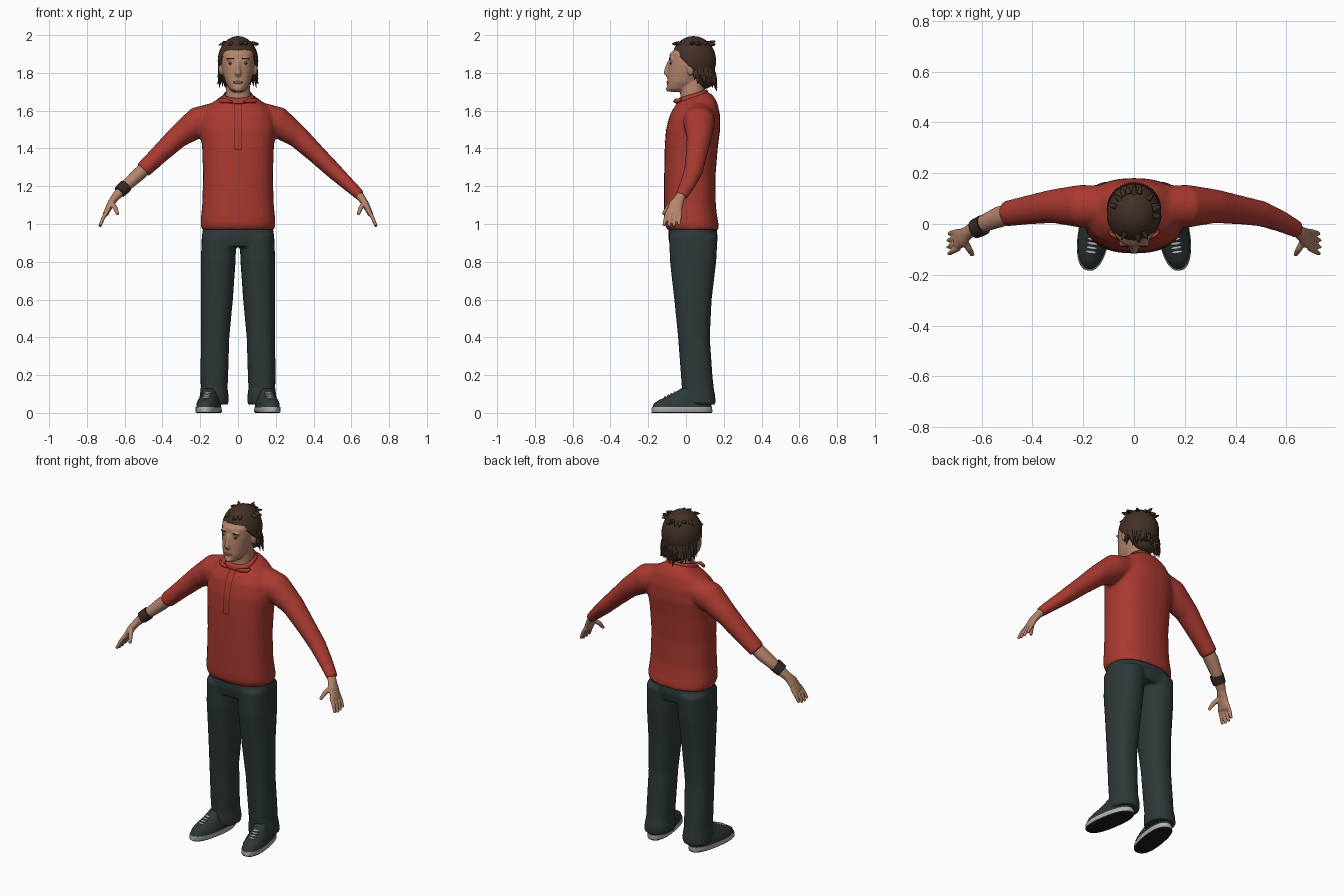
import bpy, bmesh, math, random
from mathutils import Vector, Matrix

random.seed(4)
if "Cube" in bpy.data.objects:
    bpy.data.objects.remove(bpy.data.objects["Cube"])


def material(name, r, g, b):
    m = bpy.data.materials.new(name)
    m.use_nodes = True
    m.diffuse_color = (r, g, b, 1)
    m.node_tree.nodes["Principled BSDF"].inputs["Base Color"].default_value = (r, g, b, 1)
    return m


RED = material("shirt red", .40, .042, .03)
TRIM = material("dark red trim", .2, .02, .016)
SKIN = material("skin", .46, .235, .15)
LIP = material("lips", .32, .13, .09)
HAIR = material("brown hair", .055, .03, .019)
CLOTH = material("dark trousers", .027, .04, .04)
SOLE = material("pale sole", .45, .45, .45)
RUBBER = material("black rubber", .012, .015, .017)
BAND = material("brown wristband", .04, .022, .016)
EYE = material("eye", .1, .075, .06)


def skin_rings(bm, rings, cap=True):
    """Join a stack of equal rings of points into a tube."""
    loops = [[bm.verts.new(p) for p in ring] for ring in rings]
    n = len(loops[0])
    for a, b in zip(loops, loops[1:]):
        for i in range(n):
            bm.faces.new((a[i], a[(i + 1) % n], b[(i + 1) % n], b[i]))
    if cap:
        bm.faces.new(loops[0])
        bm.faces.new(loops[-1])


def unit_ring(power, n=28):
    def bend(v):
        return math.copysign(abs(v) ** (2 / power), v)
    return [(bend(math.cos(math.tau * i / n)), bend(math.sin(math.tau * i / n))) for i in range(n)]


def stack(bm, rows, side=1, power=2.3, cap=True):
    """Level sections: z, x min, x max, y front, y back, optional slope."""
    rings = []
    for z, x0, x1, y0, y1, *slope in rows:
        k = slope[0] if slope else 0
        cx, cy, rx, ry = (x0 + x1) / 2, (y0 + y1) / 2, (x1 - x0) / 2, (y1 - y0) / 2
        rings.append([(side * (cx + rx * c), cy + ry * s, z + k * ry * s) for c, s in unit_ring(power)])
    skin_rings(bm, rings, cap)


def body(rows):
    """Centred sections: half width, front, back."""
    return [(z, -w, w, *rest) for z, w, *rest in rows]


def limb(bm, rows, side=1, n=20, cap=True):
    """Sections across a path: x, y, z, depth radius, thickness radius."""
    pts = [Vector(r[:3]) for r in rows]
    rings = []
    for i, row in enumerate(rows):
        t = (pts[min(i + 1, len(pts) - 1)] - pts[max(i - 1, 0)]).normalized()
        u = Vector((0, 1, 0))
        u = (u - t * u.dot(t)).normalized()
        v = t.cross(u)
        ring = [pts[i] + u * row[3] * c + v * row[4] * s for c, s in unit_ring(2, n)]
        rings.append([(side * p.x, p.y, p.z) for p in ring])
    skin_rings(bm, rings, cap)


def ball(bm, centre, radii):
    m = Matrix.Translation(centre) @ Matrix.Diagonal((*radii, 1))
    return bmesh.ops.create_uvsphere(bm, u_segments=28, v_segments=18, radius=1, matrix=m)["verts"]


def finish(name, bm, mat, voxel=0, blend=5):
    bmesh.ops.recalc_face_normals(bm, faces=bm.faces)
    mesh = bpy.data.meshes.new(name)
    bm.to_mesh(mesh)
    bm.free()
    mesh.materials.append(mat)
    for p in mesh.polygons:
        p.use_smooth = True
    mesh.set_sharp_from_angle(angle=math.radians(50))
    ob = bpy.data.objects.new(name, mesh)
    bpy.context.collection.objects.link(ob)
    if voxel:
        r = ob.modifiers.new("merge", "REMESH")
        r.mode, r.voxel_size, r.use_smooth_shade = "VOXEL", voxel, True
        s = ob.modifiers.new("blend", "SMOOTH")
        s.factor, s.iterations = .5, blend
    return ob


# Shirt: torso with one long and one pushed-up sleeve
bm = bmesh.new()
stack(bm, body([(.97, .192, -.1, .175), (1.0, .199, -.113, .172), (1.04, .196, -.116, .165),
                (1.1, .19, -.116, .158), (1.25, .185, -.116, .156), (1.4, .19, -.113, .168),
                (1.5, .2, -.106, .181), (1.58, .19, -.085, .18), (1.63, .15, -.062, .166, .1),
                (1.66, .108, -.047, .145, .2), (1.68, .074, -.03, .115, .3)]), power=2.4)
sleeve = [(.1, .07, 1.575, .08, .075), (.21, .07, 1.54, .085, .082), (.32, .07, 1.46, .067, .06),
          (.42, .055, 1.365, .057, .05), (.505, .04, 1.283, .051, .044)]
limb(bm, sleeve + [(.58, .01, 1.213, .043, .036), (.65, -.025, 1.148, .034, .028)])
limb(bm, sleeve, side=-1)
shirt = finish("shirt", bm, RED, .01, 6)

# Collar band and its two points
bm = bmesh.new()
stack(bm, body([(1.665, .088, -.055, .12, .3), (1.69, .073, -.036, .112, .3)]), cap=False)
collar = finish("collar", bm, RED)
collar.modifiers.new("cloth", "SOLIDIFY").thickness = .006
bm = bmesh.new()
for s in (-1, 1):
    limb(bm, [(.03, -.062, 1.648, .006, .004), (.06, -.056, 1.652, .008, .012),
              (.09, -.04, 1.652, .008, .012), (.1, -.025, 1.66, .005, .004)], s)
finish("collar_points", bm, RED)

# Placket seams laid on the shirt front
bm = bmesh.new()
for x0, x1, z0, z1 in ((-.022, -.015, 1.4, 1.64), (.015, .022, 1.4, 1.64), (-.022, .022, 1.39, 1.4)):
    rows = [[bm.verts.new((x, -.25, z0 + (z1 - z0) * i / 24)) for x in (x0, x1)] for i in range(25)]
    for a, b in zip(rows, rows[1:]):
        bm.faces.new((a[0], a[1], b[1], b[0]))
seams = finish("placket_seams", bm, TRIM)
wrap = seams.modifiers.new("lay", "SHRINKWRAP")
wrap.target, wrap.wrap_method, wrap.wrap_mode = shirt, "PROJECT", "ABOVE_SURFACE"
wrap.use_project_y, wrap.offset = True, .003

# Trousers
bm = bmesh.new()
stack(bm, body([(.88, .18, -.085, .155), (.93, .192, -.094, .167), (1.02, .18, -.09, .16)]))
for s in (-1, 1):
    stack(bm, [(.045, .05, .207, -.022, .157), (.09, .05, .203, -.025, .155), (.13, .055, .197, -.022, .147),
               (.2, .052, .199, -.027, .14), (.4, .046, .196, -.042, .126), (.6, .027, .196, -.062, .136),
               (.8, .013, .197, -.085, .16), (.94, .008, .192, -.09, .168)], s)
finish("trousers", bm, CLOTH, .009, 4)

# Shoes, toes turned slightly outward
for s, label in ((1, "left"), (-1, "right")):
    turn = Matrix.Translation((s * .155, -.02, 0)) @ Matrix.Rotation(s * math.radians(9), 4, "Z")
    bm = bmesh.new()
    stack(bm, body([(0, .058, -.16, .158), (.006, .063, -.166, .162), (.03, .062, -.163, .16)]), power=2.4)
    bm.transform(turn)
    sole = finish(label + "_sole", bm, SOLE)
    sole.data.materials.append(RUBBER)
    for p in sole.data.polygons:
        p.material_index = int(p.normal.z < -.5)
    bm = bmesh.new()
    stack(bm, body([(.028, .06, -.16, .157), (.05, .059, -.152, .155), (.068, .054, -.125, .152),
                    (.085, .047, -.085, .148), (.105, .042, -.045, .14), (.13, .036, -.005, .13)]))
    bm.transform(turn)
    finish(label + "_shoe", bm, CLOTH)
    # Laces across the instep
    bm = bmesh.new()
    for i in range(4):
        ball(bm, (0, -.092 + .017 * i, .083 + .008 * i), (.023, .006, .006))
    bm.transform(turn)
    finish(label + "_laces", bm, SOLE)

# Hands with four fingers and a thumb
for s, label in ((1, "left"), (-1, "right")):
    bm = bmesh.new()
    limb(bm, [(.63, -.018, 1.166, .026, .022), (.655, -.035, 1.135, .027, .021),
              (.675, -.052, 1.105, .037, .019), (.702, -.066, 1.05, .042, .014)], s)
    for i, length in enumerate((.9, 1.03, 1, .84)):
        o = -.033 + .022 * i
        limb(bm, [(.69, -.062 + o, 1.07, .011, .011), (.712, -.07 + o * 1.1, 1.035, .011, .011),
                  (.712 + .02 * length, -.078 + o * 1.2, 1.035 - .048 * length, .008, .008)], s, 12)
    limb(bm, [(.672, -.06, 1.115, .014, .014), (.65, -.098, 1.085, .013, .013),
              (.636, -.122, 1.05, .009, .009)], s, 12)
    finish(label + "_hand", bm, SKIN, .0045, 3)

# Bare right forearm and wristband
bm = bmesh.new()
limb(bm, [(.45, .05, 1.33, .038, .034), (.53, .028, 1.26, .042, .036),
          (.59, .003, 1.204, .034, .03), (.65, -.03, 1.142, .027, .022)], -1)
finish("right_forearm", bm, SKIN)
bm = bmesh.new()
limb(bm, [(.593, -.003, 1.202, .04, .035), (.61, -.012, 1.186, .04, .035),
          (.628, -.02, 1.169, .038, .033)], -1)
finish("wristband", bm, BAND)

# Head, neck, nose and ears
bm = bmesh.new()
stack(bm, body([(1.6, .075, -.03, .11), (1.68, .066, -.03, .1), (1.74, .062, -.03, .1), (1.8, .06, -.02, .1)]))
stack(bm, body([(1.70, .026, -.088, -.01), (1.715, .046, -.1, .03), (1.75, .066, -.1, .07),
                (1.80, .08, -.097, .12), (1.845, .088, -.093, .135), (1.90, .091, -.086, .14),
                (1.93, .086, -.056, .13), (1.95, .074, -.03, .115), (1.975, .045, .0, .08)]), power=2.2)
limb(bm, [(0, -.088, 1.86, .01, .009), (0, -.1, 1.825, .012, .011), (0, -.106, 1.798, .013, .017),
          (0, -.098, 1.782, .006, .012)])
ball(bm, (0, -.093, 1.715), (.022, .014, .014))
for s in (-1, 1):
    ball(bm, (s * .09, .025, 1.82), (.013, .019, .034))
    ball(bm, (s * .036, -.078, 1.875), (.026, .012, .009))
finish("head", bm, SKIN, .006, 3)

# Eyes, brows and lips
for name, mat, z, y, x, radii in (("eyes", EYE, 1.85, -.079, .036, (.014, .008, .006)),
                                  ("brows", HAIR, 1.876, -.083, .037, (.02, .008, .004))):
    bm = bmesh.new()
    for s in (-1, 1):
        ball(bm, (s * x, y, z), radii)
    finish(name, bm, mat)
bm = bmesh.new()
ball(bm, (0, -.095, 1.75), (.026, .009, .007))
finish("lips", bm, LIP)

# Hair: cap cut along the hairline, with a fuller nape
bm = bmesh.new()
ball(bm, (0, .04, 1.863), (.108, .12, .132))
cut = bmesh.ops.bisect_plane(bm, geom=bm.verts[:] + bm.edges[:] + bm.faces[:], clear_inner=True,
                             plane_co=(0, -.06, 1.915), plane_no=(0, .135, .13))
bmesh.ops.holes_fill(bm, edges=[e for e in cut["geom_cut"] if isinstance(e, bmesh.types.BMEdge)])
ball(bm, (0, .098, 1.79), (.086, .058, .075))
finish("hair", bm, HAIR, .006, 3)

# Loose locks along the lower edge and crown
bm = bmesh.new()
for i in range(44):
    a = math.radians(-8 + 196 * i / 43)
    c, s = math.cos(a), math.sin(a)
    z = 1.80 - .03 * s + random.uniform(-.02, .03)
    drop = random.uniform(.03, .06)
    limb(bm, [(.088 * c, .06 + .075 * s, z + .03, .013, .01), (.097 * c, .06 + .09 * s, z, .011, .008),
              (.106 * c, .06 + .104 * s, z - drop, .002, .002)], n=8)
for i in range(22):
    a = random.uniform(0, math.tau)
    base = Vector((.075 * math.cos(a), .04 + .08 * math.sin(a), 1.957))
    tip = base + Vector((.035 * math.cos(a), .035 * math.sin(a), random.uniform(-.015, .012)))
    limb(bm, [(*base, .011, .011), (*((base + tip) / 2), .009, .008), (*tip, .002, .002)], n=8)
finish("hair_locks", bm, HAIR)
